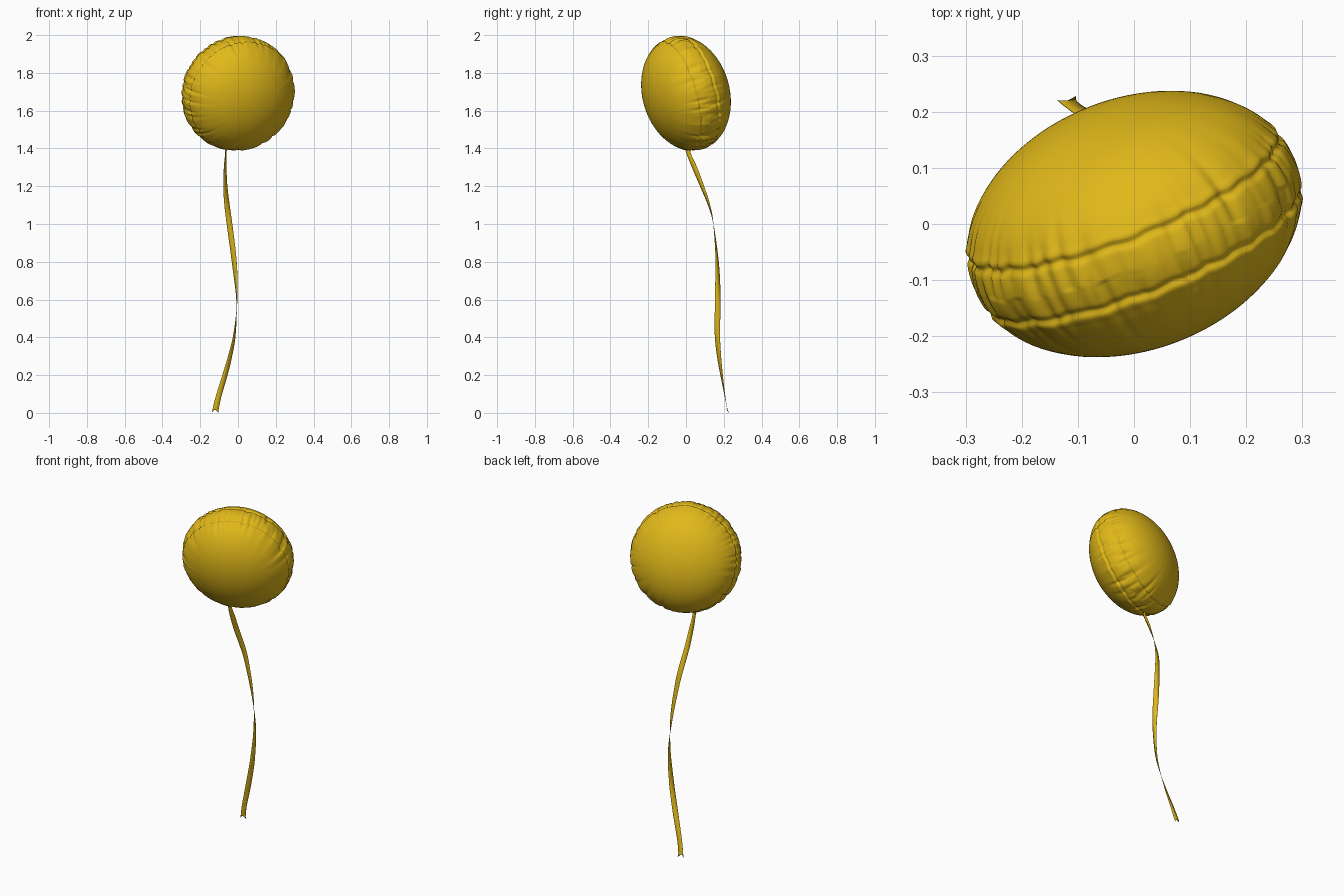
import bpy, bmesh, math, random
from mathutils import Vector

if "Cube" in bpy.data.objects:
    bpy.data.objects.remove(bpy.data.objects["Cube"])

random.seed(4)
gold = bpy.data.materials.new("gold_foil")
gold.diffuse_color = (0.75, 0.48, 0.01, 1)
gold.use_nodes = True
gold.node_tree.nodes["Principled BSDF"].inputs["Base Color"].default_value = gold.diffuse_color


def make_object(name, bm):
    bmesh.ops.recalc_face_normals(bm, faces=bm.faces)
    mesh = bpy.data.meshes.new(name)
    bm.to_mesh(mesh)
    bm.free()
    for p in mesh.polygons:
        p.use_smooth = True
    mesh.materials.append(gold)
    obj = bpy.data.objects.new(name, mesh)
    bpy.context.collection.objects.link(obj)
    return obj


# Foil balloon: flattened spheroid with two puckered seams around a side gusset
CENTRE = Vector((0, 0, 1.692))
AXIS = Vector((0.36, -0.90, -0.25)).normalized()
R, T, SEAM = 0.309, 0.217, 0.05
U = AXIS.cross(Vector((0, 0, 1))).normalized()
V = U.cross(AXIS)
SEG, RINGS = 288, 96

# irregular pleats: (angle, width, depth, reach) for each seam and for the gusset
def pleats(count, depth):
    return [((i + random.uniform(-.35, .35)) * math.tau / count,
             random.uniform(.02, .045), random.uniform(-.3, 1) * depth,
             random.uniform(.03, .075)) for i in range(count)]

sets = {1: pleats(46, .008), -1: pleats(46, .008), 0: pleats(64, .006)}


def pucker(a, h):
    side = 1 if h > 0 else -1
    d = abs(h) - SEAM
    out = -.0055 * math.exp(-(d / .006) ** 2) + .002 * math.exp(-((d - .014) / .008) ** 2)
    for key in (side, 0):
        for pa, w, depth, reach in sets[key]:
            da = (a - pa + math.pi) % math.tau - math.pi
            if abs(da) < .15:
                fade = math.exp(-(d / reach) ** 2) if key else math.exp(-(h / .05) ** 4)
                out -= depth * fade * math.exp(-(da / w) ** 2)
    return out


bm = bmesh.new()
rings = []
for j in range(1, RINGS):
    t = j / RINGS * 2 - 1
    phi = math.pi / 2 * (0.6 * t + 0.4 * t ** 3)      # denser rings near the rim
    ring = []
    for i in range(SEG):
        a = i * math.tau / SEG
        h = T * math.sin(phi)
        r = R * math.cos(phi) + pucker(a, h)*min(1, math.cos(phi) * 1.5)
        h += .003 * math.sin(23 * a + 2 * math.sin(3 * a)) * math.exp(-(h / .09) ** 2)
        ring.append(bm.verts.new(CENTRE + (U * math.cos(a) + V * math.sin(a)) * r + AXIS * h))
    rings.append(ring)
for A, B in zip(rings, rings[1:]):
    for i in range(SEG):
        k = (i + 1) % SEG
        bm.faces.new((A[i], A[k], B[k], B[i]))
for ring, s in ((rings[0], -1), (rings[-1], 1)):
    tip = bm.verts.new(CENTRE + AXIS * T * s)
    for i in range(SEG):
        bm.faces.new((tip, ring[i], ring[(i + 1) % SEG]))
make_object("balloon", bm)

# Twisting ribbon: x, y, z, width angle in degrees, width
path = [(-.06, .003, 1.42, 70, .034), (-.065, .015, 1.37, 75, .024), (-.068, .045, 1.3, 65, .03),
        (-.067, .085, 1.2, 45, .03), (-.058, .122, 1.1, 22, .03), (-.045, .145, 1.0, 0, .03),
        (-.02, .165, .8, -32, .03), (-.006, .168, .6, -80, .03), (-.018, .166, .42, -112, .03),
        (-.042, .175, .3, -135, .03), (-.072, .19, .19, -158, .03), (-.102, .206, .09, -175, .03),
        (-.12, .22, .012, -182, .033)]


def spline(t):
    i = min(int(t), len(path) - 2)
    f = t - i
    p = [path[max(0, min(len(path) - 1, i + k))] for k in (-1, 0, 1, 2)]
    return [.5 * (2 * b + (c - a) * f + (2 * a - 5 * b + 4 * c - d) * f * f
                  + (3 * b - a - 3 * c + d) * f ** 3) for a, b, c, d in zip(*p)]


bm = bmesh.new()
rows = []
STEPS = 120
for s in range(STEPS + 1):
    x, y, z, ang, w = spline(s / STEPS * (len(path) - 1))
    side = Vector((math.cos(math.radians(ang)), math.sin(math.radians(ang)), 0)) * w / 2
    rows.append([bm.verts.new(Vector((x, y, z)) + side * k) for k in (-1, 0, 1)])
# forked tail end
for v, dz, dy in zip(rows[-1], (-.012, .012, -.008), (.008, -.006, .0)):
    v.co += Vector((0, dy, dz))
for A, B in zip(rows, rows[1:]):
    for k in (0, 1):
        bm.faces.new((A[k], A[k + 1], B[k + 1], B[k]))
ribbon = make_object("ribbon", bm)
mod = ribbon.modifiers.new("thickness", "SOLIDIFY")
mod.thickness = 0.0012
mod.offset = 0
